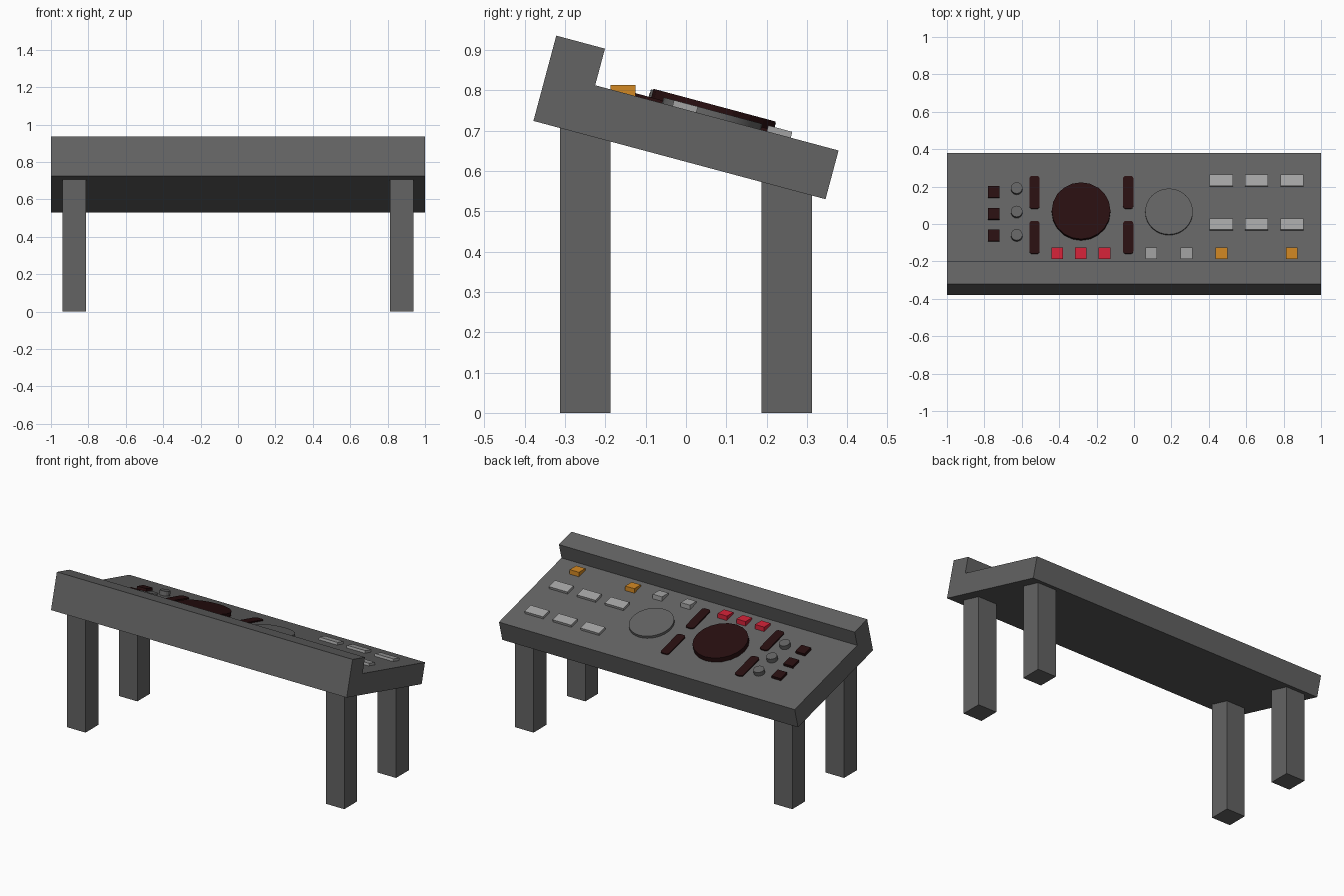
import bpy, bmesh, math
from mathutils import Matrix, Vector

if "Cube" in bpy.data.objects:
    bpy.data.objects.remove(bpy.data.objects["Cube"])

TILT = math.radians(15)
S, C = math.sin(TILT), math.cos(TILT)
DESK = Matrix.Translation((0, 0, 0.6875)) @ Matrix.Rotation(-TILT, 4, 'X')


def material(name, col):
    m = bpy.data.materials.new(name)
    m.diffuse_color = (*col, 1)
    m.use_nodes = True
    m.node_tree.nodes["Principled BSDF"].inputs["Base Color"].default_value = m.diffuse_color
    return m


GREY = material("console grey", (0.125, 0.125, 0.125))
LIGHT = material("light grey", (0.37, 0.37, 0.37))
DARK = material("dark maroon", (0.021, 0.0045, 0.005))
RED = material("red", (0.68, 0.017, 0.042))
ORANGE = material("orange", (0.65, 0.25, 0.017))


def finish(bm, name, mat):
    bmesh.ops.recalc_face_normals(bm, faces=bm.faces)
    me = bpy.data.meshes.new(name)
    bm.to_mesh(me)
    bm.free()
    me.materials.append(mat)
    ob = bpy.data.objects.new(name, me)
    bpy.context.collection.objects.link(ob)
    return ob


def box(name, size, mat, matrix, corner=0):
    bm = bmesh.new()
    bmesh.ops.create_cube(bm, size=1)
    bmesh.ops.scale(bm, vec=size, verts=bm.verts)
    if corner:
        edges = [e for e in bm.edges
                 if abs(e.verts[0].co.z - e.verts[1].co.z) > size[2] / 2]
        bmesh.ops.bevel(bm, geom=edges, offset=corner, segments=4,
                        profile=0.5, affect='EDGES')
    bm.transform(matrix)
    return finish(bm, name, mat)


def on_desk(x, y, h):
    # y is the position of the part's top as seen from above
    v = (y - (0.0625 + h) * S) / C
    return DESK @ Matrix.Translation((x, v, 0.0625 + h / 2))


def disc(name, x, y, r, h, sides, mat):
    bm = bmesh.new()
    bmesh.ops.create_cone(bm, cap_ends=True, segments=sides,
                          radius1=r, radius2=r, depth=h)
    bm.transform(on_desk(x, y, h))
    ob = finish(bm, name, mat)
    ob.select_set(True)
    bpy.context.view_layer.objects.active = ob
    bpy.ops.object.shade_smooth_by_angle(angle=math.radians(15))
    ob.select_set(False)


# tilted desk slab with raised front lip
profile = [(-0.375, -0.0625), (0.375, -0.0625), (0.375, 0.0625),
           (-0.25, 0.0625), (-0.25, 0.1565), (-0.375, 0.1565)]
bm = bmesh.new()
face = bm.faces.new([bm.verts.new((-1, y, z)) for y, z in profile])
ext = bmesh.ops.extrude_face_region(bm, geom=[face])
bmesh.ops.translate(bm, vec=(2, 0, 0),
                    verts=[g for g in ext["geom"] if isinstance(g, bmesh.types.BMVert)])
bm.transform(DESK)
finish(bm, "desk_slab", GREY)

# four legs, ending inside the slab
for sx in (-0.875, 0.875):
    for y, h, label in ((-0.25, 0.72, "front_leg"), (0.25, 0.60, "back_leg")):
        box(label, (0.125, 0.125, h), GREY, Matrix.Translation((sx, y, h / 2)))

# small dark switches and round knobs
for y in (0.172, 0.056, -0.060):
    box("dark_switch", (0.0625, 0.0625, 0.016), DARK, on_desk(-0.75, y, 0.016))
for y in (0.193, 0.068, -0.057):
    disc("knob", -0.627, y, 0.031, 0.026, 16, GREY)

# slider strips on both sides of the dial
for x in (-0.532, -0.031):
    for y in (0.170, -0.071):
        box("slider_strip", (0.055, 0.182, 0.007), DARK, on_desk(x, y, 0.007), 0.016)

# large dark dial and flat grey disc
disc("large_dial", -0.283, 0.071, 0.157, 0.029, 20, DARK)
disc("flat_disc", 0.187, 0.067, 0.127, 0.015, 32, GREY)

# wide light keys
for x in (0.467, 0.655, 0.845):
    for y in (0.234, 0.0):
        box("wide_key", (0.125, 0.0615, 0.015), LIGHT, on_desk(x, y, 0.015))

# upright buttons along the front lip, level rather than tilted
for mat, xs in ((RED, (-0.41, -0.284, -0.158)), (LIGHT, (0.092, 0.281)),
                (ORANGE, (0.468, 0.843))):
    for x in xs:
        box("front_button", (0.0625, 0.0625, 0.0625), mat,
            Matrix.Translation((x, -0.156, 0.782)))
